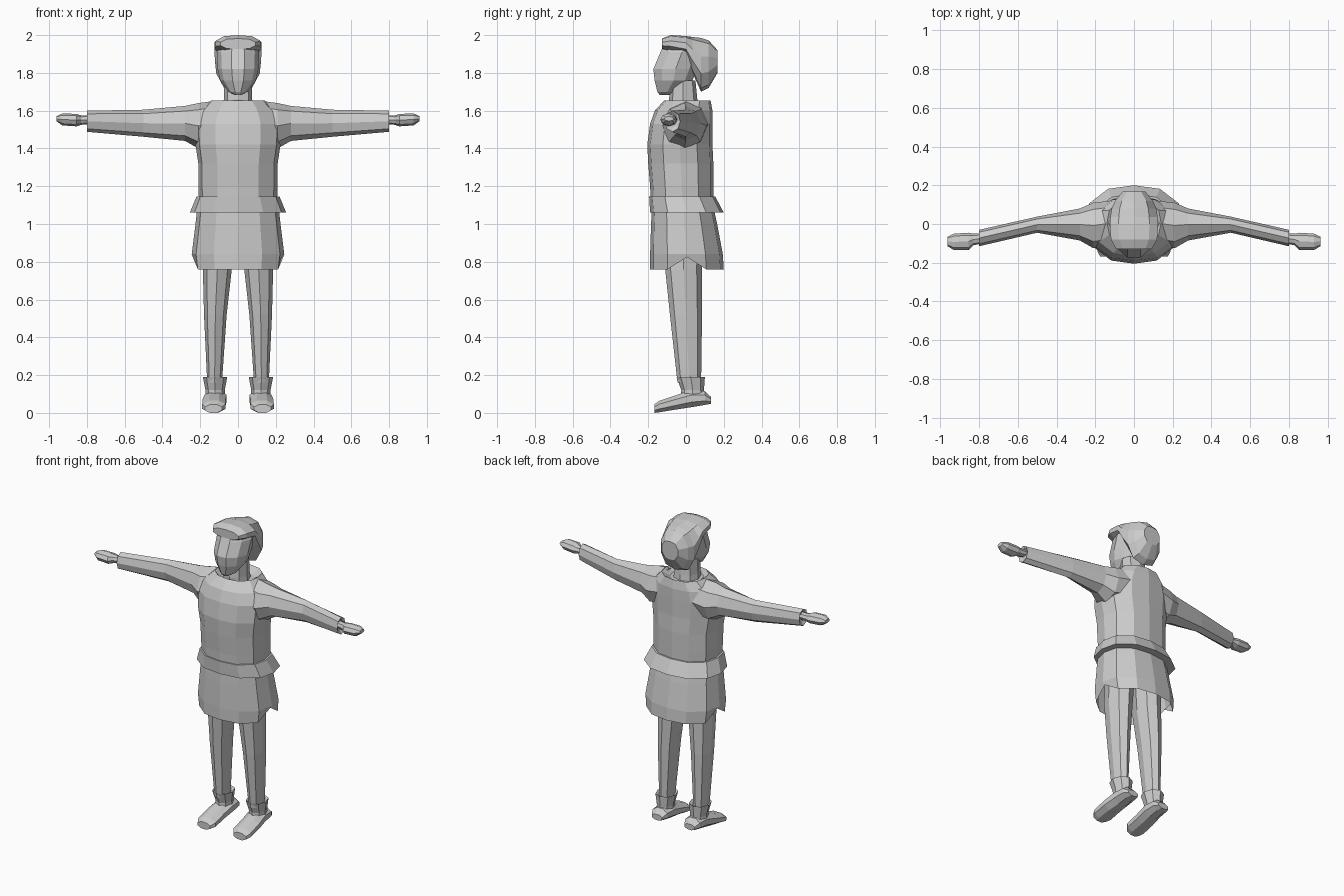
import bpy, bmesh, math

grey = bpy.data.materials.new("plain_grey")
grey.diffuse_color = (0.6, 0.6, 0.6, 1)


def section(axis, pos, a0, a1, b0, b1, n=8, p=2.0, turn=0.0):
    """Rounded outline spanning a0..a1 and b0..b1, across the given axis."""
    pts = []
    for i in range(n):
        t = 2 * math.pi * (i + turn) / n
        c, s = math.cos(t), math.sin(t)
        k = (abs(c) ** p + abs(s) ** p) ** (-1 / p)
        a = (a0 + a1) / 2 + (a1 - a0) / 2 * c * k
        b = (b0 + b1) / 2 + (b1 - b0) / 2 * s * k
        pts.append({"x": (pos, a, b), "y": (a, pos, b), "z": (a, b, pos)}[axis])
    return pts


def loft(name, rings, cap_start=True, cap_end=True, mirror=False):
    """Skin a list of equal-length outlines into one flat-shaded object."""
    bm = bmesh.new()
    rows = [[bm.verts.new(p) for p in r] for r in rings]
    n = len(rows[0])
    for r, q in zip(rows, rows[1:]):
        for i in range(n):
            j = (i + 1) % n
            bm.faces.new((r[i], r[j], q[j], q[i]))
    if cap_start:
        bm.faces.new(rows[0][::-1])
    if cap_end:
        bm.faces.new(rows[-1])
    bmesh.ops.recalc_face_normals(bm, faces=bm.faces)
    me = bpy.data.meshes.new(name)
    bm.to_mesh(me)
    bm.free()
    me.materials.append(grey)
    ob = bpy.data.objects.new(name, me)
    bpy.context.collection.objects.link(ob)
    if mirror:
        ob.modifiers.new("mirror", "MIRROR").use_bisect_axis[0] = False
    return ob


def upright(rows, n=12, p=2.4):
    """Outlines centred on x from rows of (z, half width, front y, back y)."""
    return [section("z", z, -w, w, f, b, n, p) for z, w, f, b in rows]


# Tunic body
loft("tunic", upright([
    (1.08, .205, -.185, .145), (1.20, .21, -.19, .145), (1.32, .21, -.20, .145),
    (1.42, .225, -.205, .14), (1.53, .23, -.19, .14), (1.60, .20, -.165, .14),
    (1.655, .14, -.115, .13), (1.625, .10, -.10, .08)]))

# Sleeves, ending in an open cuff
loft("sleeve", [section("x", *r) for r in [
    (.12, -.11, .12, 1.42, 1.652), (.21, -.125, .11, 1.40, 1.64),
    (.28, -.085, .08, 1.44, 1.625), (.50, -.045, .038, 1.462, 1.605),
    (.80, -.115, -.03, 1.488, 1.60), (.79, -.10, -.045, 1.51, 1.585)]], mirror=True)

# Hands
loft("hand", [section("x", *r) for r in [
    (.78, -.10, -.05, 1.53, 1.575), (.83, -.11, -.05, 1.525, 1.575),
    (.855, -.135, -.045, 1.517, 1.583), (.93, -.135, -.05, 1.522, 1.585),
    (.962, -.115, -.065, 1.545, 1.57)]], mirror=True)

# Flared belt
loft("belt", upright([
    (1.06, .20, -.16, .13), (1.06, .255, -.19, .20),
    (1.145, .22, -.195, .155), (1.145, .19, -.16, .12)]), False, False)

# Skirt of the tunic, open below, slit at each side
skirt = upright([(1.09, .215, -.18, .145), (1.0, .225, -.185, .165),
                 (.84, .245, -.19, .195), (.76, .235, -.19, .20)])
for i in (0, 6):
    x, y, z = skirt[-1][i]
    skirt[-1][i] = (x * .98, y, .825)
loft("skirt", skirt, False, False)

# Legs
loft("leg", [section("z", z, *r) for z, *r in [
    (1.0, .015, .18, -.11, .09), (.76, .033, .186, -.11, .085),
    (.52, .06, .18, -.085, .085), (.16, .085, .163, -.045, .08)]], mirror=True)

# Boot cuffs with a turned-in rim
loft("boot_cuff", [section("z", z, *r) for z, *r in [
    (.07, .07, .172, -.03, .105), (.12, .07, .172, -.025, .095),
    (.19, .057, .186, -.05, .10), (.175, .08, .165, -.035, .08)]],
    False, False, mirror=True)

# Shoes, pointing slightly down and outward
loft("shoe", [section("y", *r, 8, 4, .5) for r in [
    (-.168, .085, .175, .0, .045), (-.14, .065, .19, .003, .065),
    (-.05, .065, .188, .018, .095), (.03, .06, .178, .030, .122),
    (.10, .065, .172, .042, .115), (.132, .08, .155, .048, .085)]], mirror=True)

# Neck
loft("neck", upright([(1.58, .085, -.09, .07), (1.66, .075, -.09, .06),
                      (1.76, .075, -.08, .05)], 8))

# Face, with a pointed jaw and a ridge down the middle
loft("face", upright([
    (1.682, .018, -.14, -.09), (1.70, .05, -.155, -.04), (1.76, .095, -.172, .04),
    (1.82, .108, -.18, .07), (1.91, .112, -.142, .10), (1.96, .09, -.12, .09)], 10, 1.9))

# Hair: a cap over the brow that drops down behind the ears
loft("hair", [section("y", *r, 10, 2.5, .5) for r in [
    (-.128, -.095, .095, 1.925, 1.982), (-.08, -.122, .122, 1.91, 2.0),
    (.0, -.128, .128, 1.89, 1.995), (.035, -.125, .125, 1.80, 1.99),
    (.08, -.118, .118, 1.70, 1.985), (.12, -.10, .10, 1.72, 1.972),
    (.167, -.06, .06, 1.80, 1.92)]])
